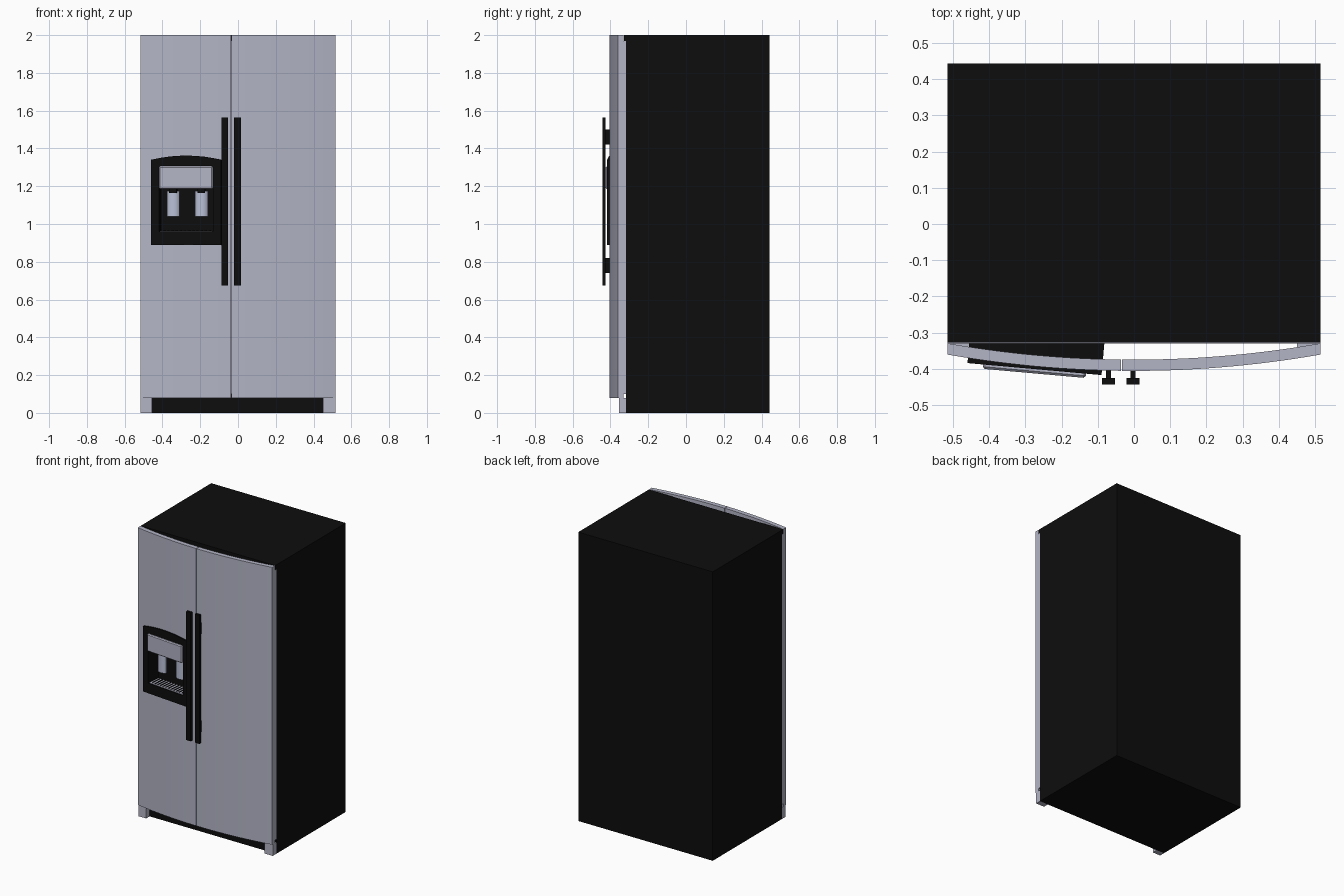
import bpy, bmesh, math
from mathutils import Matrix, Vector

if "Cube" in bpy.data.objects:
    bpy.data.objects.remove(bpy.data.objects["Cube"], do_unlink=True)


def material(name, rgb):
    m = bpy.data.materials.new(name)
    m.use_nodes = True
    m.diffuse_color = (*rgb, 1)
    m.node_tree.nodes["Principled BSDF"].inputs["Base Color"].default_value = (*rgb, 1)
    return m


STEEL = material("brushed steel", (0.45, 0.46, 0.56))
PADDLE = material("pale blue grey", (0.49, 0.53, 0.68))
BLACK = material("black", (0.004, 0.004, 0.004))


def prism(name, outline, low, high, mat, upright=False, place=Matrix()):
    """Extrude an outline along z, or along y when upright (outline is x, z)."""
    bm = bmesh.new()
    verts = [bm.verts.new((a, low, b) if upright else (a, b, low)) for a, b in outline]
    face = bm.faces.new(verts)
    step = Vector((0, high - low, 0)) if upright else Vector((0, 0, high - low))
    new = bmesh.ops.extrude_face_region(bm, geom=[face])["geom"]
    bmesh.ops.translate(bm, vec=step, verts=[v for v in new if isinstance(v, bmesh.types.BMVert)])
    bmesh.ops.recalc_face_normals(bm, faces=bm.faces)
    bm.transform(place)
    mesh = bpy.data.meshes.new(name)
    bm.to_mesh(mesh)
    bm.free()
    obj = bpy.data.objects.new(name, mesh)
    bpy.context.collection.objects.link(obj)
    mesh.materials.append(mat)
    return obj


def box(name, x, y, z, mat, place=Matrix()):
    outline = [(x[0], y[0]), (x[1], y[0]), (x[1], y[1]), (x[0], y[1])]
    return prism(name, outline, z[0], z[1], mat, place=place)


def cut(target, cutter):
    mod = target.modifiers.new("opening", "BOOLEAN")
    mod.operation = "DIFFERENCE"
    mod.solver = "EXACT"
    mod.object = cutter
    bpy.context.view_layer.objects.active = target
    bpy.ops.object.modifier_apply(modifier=mod.name)


HALF = 0.515        # half width of the cabinet
SEAM = -0.035       # where the doors meet
BOTTOM = 0.08       # lower edge of the doors


def bow(x):
    return -0.361 - 0.045 * (1 - (x / HALF) ** 2)


# Cabinet, top trim and door gasket
cabinet = box("cabinet", (-HALF, HALF), (-0.317, 0.443), (0, 2), BLACK)
box("top_trim", (-HALF, HALF), (-0.328, -0.317), (1.97, 2), BLACK)
gasket = box("door_gasket", (-HALF, HALF), (-0.33, -0.317), (0.1, 1.97), STEEL)


# Bowed doors
def door(name, x0, x1, steps):
    xs = [x0 + (x1 - x0) * i / steps for i in range(steps + 1)]
    outline = [(x, bow(x)) for x in xs] + [(x, bow(x) + 0.031) for x in reversed(xs)]
    return prism(name, outline, BOTTOM, 2, STEEL)


right_door = door("right_door", -HALF, SEAM - 0.0015, 14)
left_door = door("left_door", SEAM + 0.0015, HALF, 16)

# Front feet
for side, x in (("right", (-HALF, -0.455)), ("left", (0.45, HALF))):
    box(side + "_foot", x, (-0.355, -0.317), (0, BOTTOM), STEEL)

# Handles: flat bar on two stems
for side, x in (("right", -0.07), ("left", -0.003)):
    box(side + "_handle", (x - 0.018, x + 0.018), (-0.443, -0.426), (0.675, 1.565), BLACK)
    for end, z in (("lower", 0.74), ("upper", 1.42)):
        box(f"{side}_handle_{end}_stem", (x - 0.007, x + 0.007), (-0.427, -0.395),
            (z, z + 0.08), BLACK)

# Dispenser, turned to follow the door; local y = 0 is its front face
PLACE = Matrix.Translation((-0.275, -0.401, 0)) @ Matrix.Rotation(math.radians(-5.1), 4, "Z")
W = 0.186
arch = [(W * (1 - i / 6), 1.34 + 0.022 * (1 - (1 - i / 6) ** 2)) for i in range(13)]
housing = prism("dispenser_housing", [(-W, 0.89), (W, 0.89)] + arch, 0, 0.115, BLACK,
                upright=True, place=PLACE)

# Recess through the door and into the cabinet
pocket = box("pocket_cutter", (-0.143, 0.143), (-0.1, 0.1), (0.96, 1.26), BLACK, PLACE)
clearance = box("clearance_cutter", (-0.155, 0.155), (-0.1, 0.11), (0.95, 1.27), BLACK, PLACE)
cut(housing, pocket)
for part in (right_door, gasket, cabinet):
    cut(part, clearance)
for cutter in (pocket, clearance):
    bpy.data.objects.remove(cutter, do_unlink=True)

# Control panel with a softened rim
panel = box("control_panel", (-0.143, 0.143), (-0.012, 0.03), (1.185, 1.306), STEEL, PLACE)
rim = panel.modifiers.new("rim", "BEVEL")
rim.width = 0.006
rim.segments = 1

# Paddles: curved plates hanging under the panel, each below a nozzle
for side, x in (("right", -0.073), ("left", 0.077)):
    curve = [math.radians(-70 + 20 * i) for i in range(8)]
    front = [(x + 0.036 * math.sin(a), 0.062 - 0.025 * math.cos(a)) for a in curve]
    back = [(px, py + 0.008) for px, py in reversed(front)]
    paddle = prism(side + "_paddle", front + back, 1.04, 1.175, PADDLE, place=PLACE)
    bpy.context.view_layer.objects.active = paddle
    paddle.select_set(True)
    bpy.ops.object.shade_smooth_by_angle(angle=0.6)
    paddle.select_set(False)
    box(side + "_nozzle", (x - 0.02, x + 0.02), (0.03, 0.07), (1.165, 1.2), BLACK, PLACE)

# Drip tray with slats
box("drip_tray", (-0.138, 0.138), (0.006, 0.096), (0.958, 0.963), STEEL, PLACE)
for i in range(12):
    x = -0.121 + 0.022 * i
    box(f"tray_slat_{i + 1}", (x - 0.004, x + 0.004), (0.016, 0.09), (0.96, 0.966), BLACK, PLACE)
